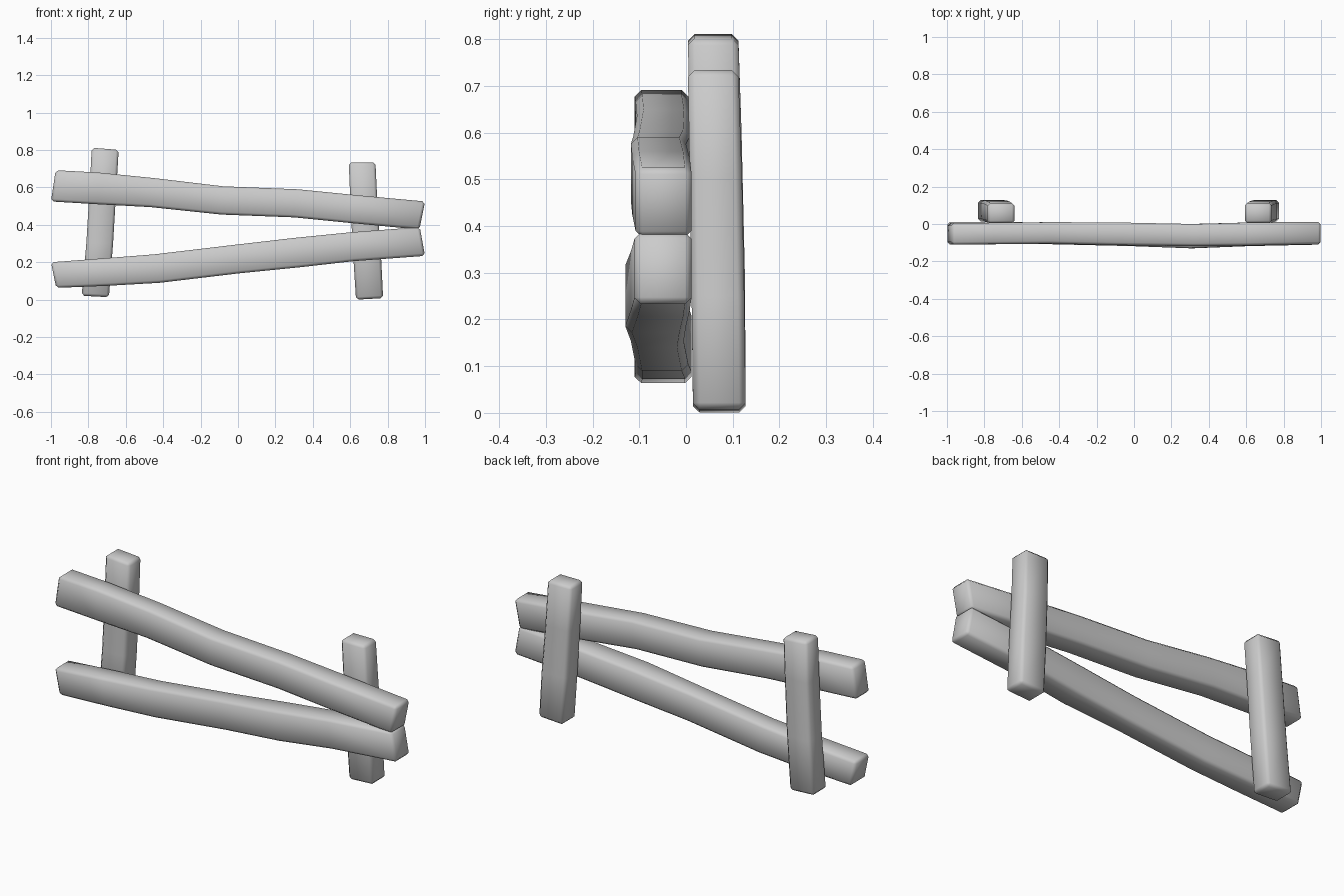
import bpy
import bmesh
from mathutils import Vector

cube = bpy.data.objects.get("Cube")
if cube:
    bpy.data.objects.remove(cube)

wood = bpy.data.materials.new("plain grey")
wood.use_nodes = True
GREY = (0.6, 0.6, 0.6, 1)
wood.diffuse_color = GREY
wood.node_tree.nodes["Principled BSDF"].inputs["Base Color"].default_value = GREY


def timber(name, sections, bevel=0.014):
    """Loft a four-sided beam; a section is (edge A xz, edge B xz, front y, back y)."""
    bm = bmesh.new()
    rings = []
    for (ax, az), (bx, bz), front, back in sections:
        corners = [(ax, front, az), (bx, front, bz), (bx, back, bz), (ax, back, az)]
        rings.append([bm.verts.new(Vector(c)) for c in corners])
    for r, s in zip(rings, rings[1:]):
        for i in range(4):
            j = (i + 1) % 4
            bm.faces.new((r[i], r[j], s[j], s[i]))
    bm.faces.new(rings[0])
    bm.faces.new(rings[-1][::-1])
    bmesh.ops.recalc_face_normals(bm, faces=bm.faces)
    # soften only the long corners and the end rims
    edges = [e for e in bm.edges if e.calc_face_angle(0) > 0.6]
    bmesh.ops.bevel(bm, geom=edges, offset=bevel, segments=1, affect='EDGES')
    for f in bm.faces:
        f.smooth = True
    mesh = bpy.data.meshes.new(name)
    bm.to_mesh(mesh)
    bm.free()
    mesh.materials.append(wood)
    ob = bpy.data.objects.new(name, mesh)
    bpy.context.collection.objects.link(ob)
    return ob


# Rails: crooked planks, top edge then bottom edge
timber("upper_rail", [
    ((-0.975, 0.692), (-1.0, 0.525), -0.11, 0.005),
    ((-0.75, 0.68), (-0.75, 0.51), -0.108, 0.005),
    ((-0.45, 0.65), (-0.47, 0.495), -0.105, 0.01),
    ((-0.08, 0.606), (-0.09, 0.455), -0.113, 0.008),
    ((0.32, 0.59), (0.3, 0.44), -0.118, 0.0),
    ((0.62, 0.56), (0.6, 0.41), -0.115, 0.008),
    ((1.0, 0.525), (0.97, 0.375), -0.108, 0.012),
])
timber("lower_rail", [
    ((-1.0, 0.2), (-0.972, 0.063), -0.11, 0.012),
    ((-0.72, 0.221), (-0.7, 0.074), -0.108, 0.012),
    ((-0.45, 0.242), (-0.42, 0.09), -0.108, 0.005),
    ((-0.02, 0.293), (0.0, 0.14), -0.118, -0.005),
    ((0.3, 0.33), (0.32, 0.172), -0.13, 0.0),
    ((0.6, 0.36), (0.62, 0.206), -0.118, 0.008),
    ((0.972, 0.388), (1.0, 0.234), -0.11, 0.012),
])

# Posts: leaning uprights behind the rails, right edge then left edge
timber("right_post", [
    ((-0.836, 0.021), (-0.69, 0.013), 0.015, 0.128),
    ((-0.811, 0.3), (-0.668, 0.3), 0.012, 0.126),
    ((-0.793, 0.6), (-0.65, 0.6), 0.008, 0.119),
    ((-0.782, 0.812), (-0.638, 0.801), 0.004, 0.112),
])
timber("left_post", [
    ((0.631, 0.0), (0.776, 0.008), 0.015, 0.128),
    ((0.615, 0.25), (0.764, 0.25), 0.012, 0.125),
    ((0.602, 0.5), (0.746, 0.5), 0.008, 0.12),
    ((0.592, 0.734), (0.735, 0.734), 0.004, 0.112),
])
